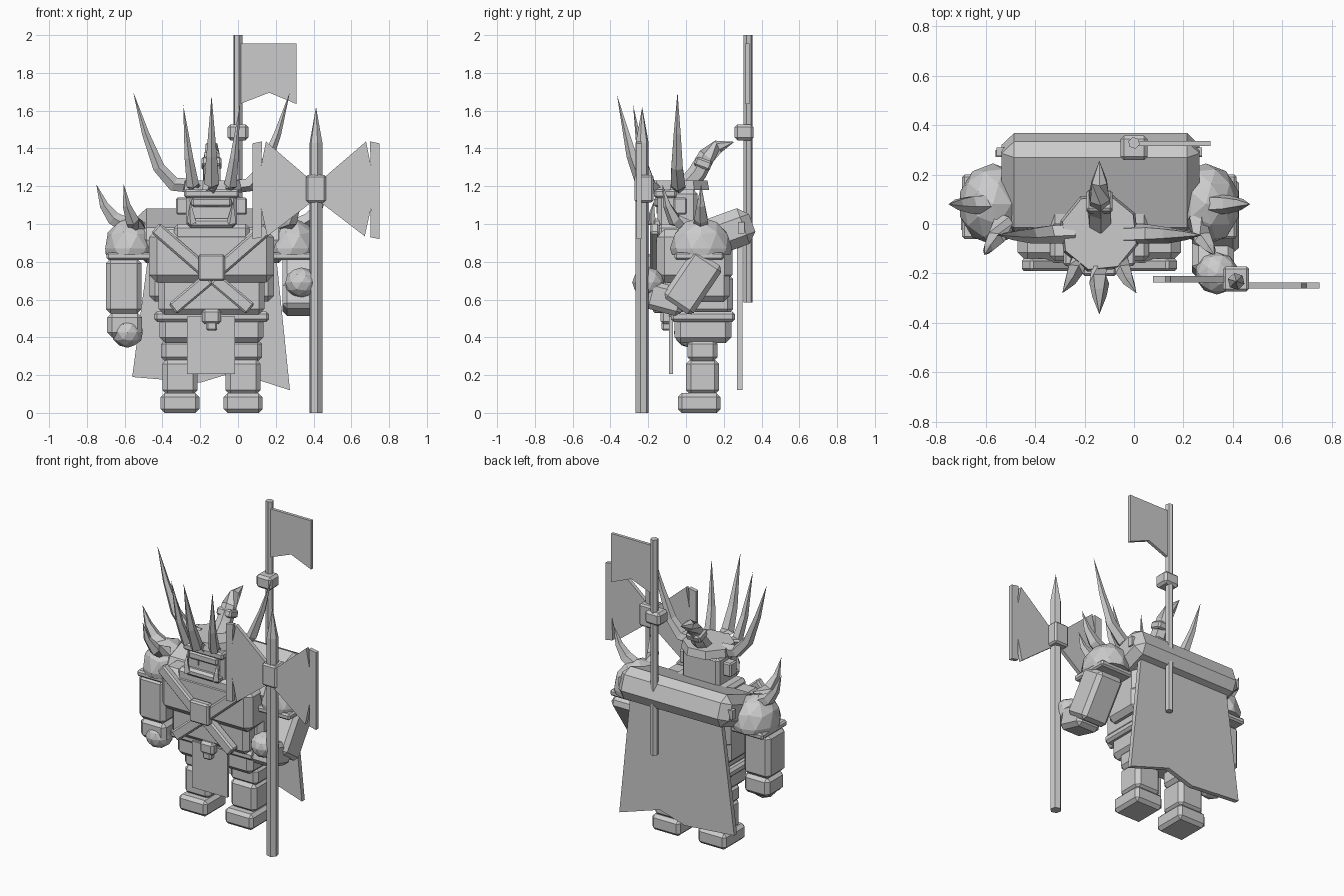
import bpy, bmesh, math
from mathutils import Vector, Matrix

if "Cube" in bpy.data.objects:
    bpy.data.objects.remove(bpy.data.objects["Cube"], do_unlink=True)

GREY = bpy.data.materials.new("plain grey")
GREY.use_nodes = True
GREY.diffuse_color = (0.6, 0.6, 0.6, 1)
GREY.node_tree.nodes["Principled BSDF"].inputs["Base Color"].default_value = (0.6, 0.6, 0.6, 1)

C = -0.14  # centre line of the figure


def finish(name, bm):
    bmesh.ops.recalc_face_normals(bm, faces=bm.faces[:])
    mesh = bpy.data.meshes.new(name)
    bm.to_mesh(mesh)
    bm.free()
    mesh.materials.append(GREY)
    ob = bpy.data.objects.new(name, mesh)
    bpy.context.collection.objects.link(ob)
    return ob


def block(name, centre, size, bevel=0.0, tilt=(0, 0, 0)):
    """Chamfered box, tilted by degrees about x, y and z."""
    bm = bmesh.new()
    bmesh.ops.create_cube(bm, size=1)
    bmesh.ops.scale(bm, vec=size, verts=bm.verts[:])
    if bevel:
        bmesh.ops.bevel(bm, geom=bm.edges[:], offset=bevel, segments=1, affect='EDGES')
    ob = finish(name, bm)
    ob.location = centre
    ob.rotation_euler = [math.radians(a) for a in tilt]
    return ob


def span(name, x, y, z, bevel=0.0):
    lo, hi = zip(x, y, z)
    return block(name, [(a + b) / 2 for a, b in zip(lo, hi)],
                 [b - a for a, b in zip(lo, hi)], bevel)


def plate(name, outline, y, thick):
    """Flat outline in x and z, given thickness along y."""
    bm = bmesh.new()
    f = bm.faces.new([bm.verts.new((px, y - thick / 2, pz)) for px, pz in outline])
    ext = bmesh.ops.extrude_face_region(bm, geom=[f])
    bmesh.ops.translate(bm, vec=(0, thick, 0),
                        verts=[v for v in ext["geom"] if isinstance(v, bmesh.types.BMVert)])
    return finish(name, bm)


def horn(name, path, radii, sides=4):
    """Faceted sweep along a path; a zero radius at the end makes a point."""
    pts = [Vector(p) for p in path]
    bm = bmesh.new()
    rings = []
    for i, (p, r) in enumerate(zip(pts, radii)):
        d = pts[min(i + 1, len(pts) - 1)] - pts[max(i - 1, 0)]
        side = Vector((0.3, 1, 0.1)).cross(d).normalized() if abs(d.normalized().y) < 0.8 \
            else Vector((1, 0, 0)).cross(d).normalized()
        up = d.normalized().cross(side)
        if r == 0:
            rings.append([bm.verts.new(p)])
        else:
            rings.append([bm.verts.new(p + r * (side * math.cos(a) + up * math.sin(a)))
                          for a in (2 * math.pi * k / sides for k in range(sides))])
    for a, b in zip(rings, rings[1:]):
        for k in range(sides):
            n = (k + 1) % sides
            bm.faces.new((a[k], a[n], b[0]) if len(b) == 1 else (a[k], a[n], b[n], b[k]))
    bm.faces.new(rings[0])
    if len(rings[-1]) > 1:
        bm.faces.new(rings[-1])
    return finish(name, bm)


def ball(name, centre, size, cut=None):
    bm = bmesh.new()
    bmesh.ops.create_icosphere(bm, subdivisions=2, radius=1)
    if cut is not None:
        bmesh.ops.bisect_plane(bm, geom=bm.verts[:] + bm.edges[:] + bm.faces[:],
                               plane_co=(0, 0, cut), plane_no=(0, 0, -1), clear_outer=True)
        bmesh.ops.holes_fill(bm, edges=[e for e in bm.edges if e.is_boundary])
    bmesh.ops.scale(bm, vec=size, verts=bm.verts[:])
    ob = finish(name, bm)
    ob.location = centre
    return ob


def pole(name, x, y, z0, z1, r, tip=None):
    path, radii = [(x, y, z0), (x, y, z1)], [r, r]
    if tip:
        path.append((x, y, tip))
        radii.append(0)
    return horn(name, path, radii, 6)


# Torso, hips and belt
block("hips", (C, 0.09, 0.45), (0.55, 0.3, 0.16), 0.03)
block("belt", (C, 0.09, 0.51), (0.61, 0.34, 0.055), 0.015)
block("abdomen", (C, 0.07, 0.63), (0.56, 0.36, 0.22), 0.03)
block("chest", (C, 0.045, 0.83), (0.66, 0.4, 0.28), 0.04)
block("flank_armour", (C, 0.1, 0.7), (0.66, 0.26, 0.22), 0.03)
block("collar", (C, -0.03, 0.95), (0.4, 0.24, 0.1), 0.02)
block("chest_emblem_plate", (C, -0.185, 0.77), (0.14, 0.05, 0.14), 0.01)
for s in (-1, 1):
    block("upper_strap", (C + s * 0.165, -0.165, 0.865), (0.35, 0.05, 0.07), 0.01, (0, -s * 41, 0))
    block("lower_strap", (C + s * 0.11, -0.145, 0.63), (0.25, 0.06, 0.07), 0.01, (0, s * 40, 0))
span("loincloth", (-0.27, -0.015), (-0.09, -0.07), (0.205, 0.51))
block("buckle", (C, -0.105, 0.51), (0.1, 0.06, 0.08), 0.015)
block("buckle_jaw", (C, -0.105, 0.46), (0.06, 0.05, 0.05), 0.01)

# Legs and shoulders, mirrored
for s in (-1, 1):
    lx = C + s * 0.167
    block("boot", (lx, 0.07, 0.052), (0.205, 0.225, 0.104), 0.02)
    block("shin", (lx, 0.088, 0.19), (0.185, 0.175, 0.19), 0.025)
    block("knee", (lx, 0.088, 0.33), (0.2, 0.16, 0.12), 0.025)
    sx = C + s * 0.43
    ball("shoulder_dome", (sx, 0.08, 0.87), (0.14, 0.165, 0.165), -0.2)
    block("shoulder_rim", (sx, 0.07, 0.83), (0.25, 0.26, 0.04), 0.01)
    horn("outer_shoulder_spike", [(C + s * 0.43, 0.08, 0.98), (C + s * 0.52, 0.08, 1.03),
         (C + s * 0.57, 0.08, 1.1), (C + s * 0.61, 0.08, 1.21)], [0.045, 0.038, 0.024, 0], 5)
    horn("front_shoulder_spike", [(C + s * 0.39, 0.02, 0.98), (C + s * 0.42, -0.06, 1.02),
         (C + s * 0.45, -0.1, 1.1), (C + s * 0.465, -0.125, 1.21)], [0.045, 0.038, 0.022, 0], 5)

# Right arm hangs, left arm reaches forward to the axe
block("right_arm", (-0.605, 0.05, 0.67), (0.19, 0.19, 0.29), 0.025)
block("right_cuff", (-0.6, 0.05, 0.465), (0.185, 0.18, 0.13), 0.025)
ball("right_fist", (-0.585, 0.02, 0.425), (0.085, 0.085, 0.08))
block("left_upper_arm", (0.33, 0.035, 0.69), (0.19, 0.19, 0.31), 0.025, (-34, 0, 0))
block("left_forearm", (0.32, -0.11, 0.605), (0.17, 0.2, 0.15), 0.025, (-15, 0, 0))
ball("left_fist", (0.335, -0.2, 0.69), (0.088, 0.085, 0.08))

# Head and helmet
block("head", (C, -0.045, 1.08), (0.27, 0.21, 0.2), 0.02)
block("jaw", (C, -0.08, 1.005), (0.25, 0.2, 0.05), 0.015)
block("ear_guards", (C, -0.03, 1.095), (0.375, 0.07, 0.09), 0.008)
block("brow", (C, -0.11, 1.16), (0.29, 0.12, 0.045), 0.01)
block("nose_guard", (C, -0.14, 1.115), (0.21, 0.06, 0.05), 0.01)
for s in (-1, 1):
    block("eye", (C + s * 0.075, -0.152, 1.073), (0.07, 0.009, 0.035))
    horn("tusk", [(C + s * 0.1, -0.13, 1.0), (C + s * 0.105, -0.18, 1.01),
         (C + s * 0.11, -0.18, 1.06), (C + s * 0.112, -0.17, 1.12)], [0.025, 0.025, 0.015, 0])
    horn("side_crown_spike", [(C + s * 0.1, -0.04, 1.2), (C + s * 0.2, -0.04, 1.21),
         (C + s * 0.28, -0.045, 1.3), (C + s * 0.35, -0.045, 1.48),
         (C + s * 0.415, -0.045, 1.7)], [0.04, 0.04, 0.033, 0.02, 0], 5)
    horn("front_crown_spike", [(C + s * 0.075, -0.12, 1.19), (C + s * 0.1, -0.19, 1.21),
         (C + s * 0.12, -0.235, 1.35), (C + s * 0.15, -0.28, 1.63)], [0.035, 0.035, 0.024, 0], 5)
horn("middle_crown_spike", [(C, -0.13, 1.18), (C, -0.23, 1.22), (C, -0.285, 1.36),
     (C, -0.365, 1.68)], [0.04, 0.042, 0.03, 0], 5)
horn("crown_disc", [(C, -0.035, 1.18), (C, -0.035, 1.23)], [0.165, 0.155], 8)
horn("crest", [(C, 0.0, 1.2), (C, 0.06, 1.27), (C, 0.11, 1.36), (C, 0.17, 1.41),
     (C, 0.256, 1.435)], [0.05, 0.05, 0.046, 0.035, 0], 6)
block("crest_ring", (C, 0.09, 1.32), (0.105, 0.09, 0.05), 0.01, (-20, 0, 0))

# Mantle and cape
block("mantle", (C + 0.005, 0.162, 0.938), (0.8, 0.4, 0.2), 0.05, (20, 0, 0))
span("mantle_bar", (-0.555, 0.275), (0.275, 0.31), (0.95, 1.01))
plate("cape", [(-0.46, 0.95), (0.19, 0.95), (0.275, 0.12), (-0.02, 0.215),
      (-0.2, 0.16), (-0.56, 0.19)], 0.285, 0.03)

# Banner
pole("banner_pole", 0, 0.328, 0.585, 2.0, 0.024)
block("banner_bracket", (0, 0.308, 1.485), (0.11, 0.1, 0.085), 0.015)
plate("banner_flag", [(0.01, 1.955), (0.31, 1.955), (0.31, 1.635), (0.165, 1.695),
      (0.01, 1.635)], 0.325, 0.02)

# Double axe
AX, AY = 0.413, -0.232
pole("axe_shaft", AX, AY, 0, 1.43, 0.035, 1.62)
block("axe_collar", (AX, -0.222, 1.187), (0.105, 0.1, 0.145), 0.01)
half = [(0.03, 1.235), (0.265, 1.437), (0.29, 1.31), (0.285, 1.437), (0.337, 1.427),
        (0.337, 0.92), (0.287, 0.93), (0.29, 1.08), (0.258, 0.935), (0.03, 1.11)]
for s in (-1, 1):
    plate("axe_blade", [(AX + s * px, pz) for px, pz in half], AY - 0.004 - s * 0.013, 0.025)
